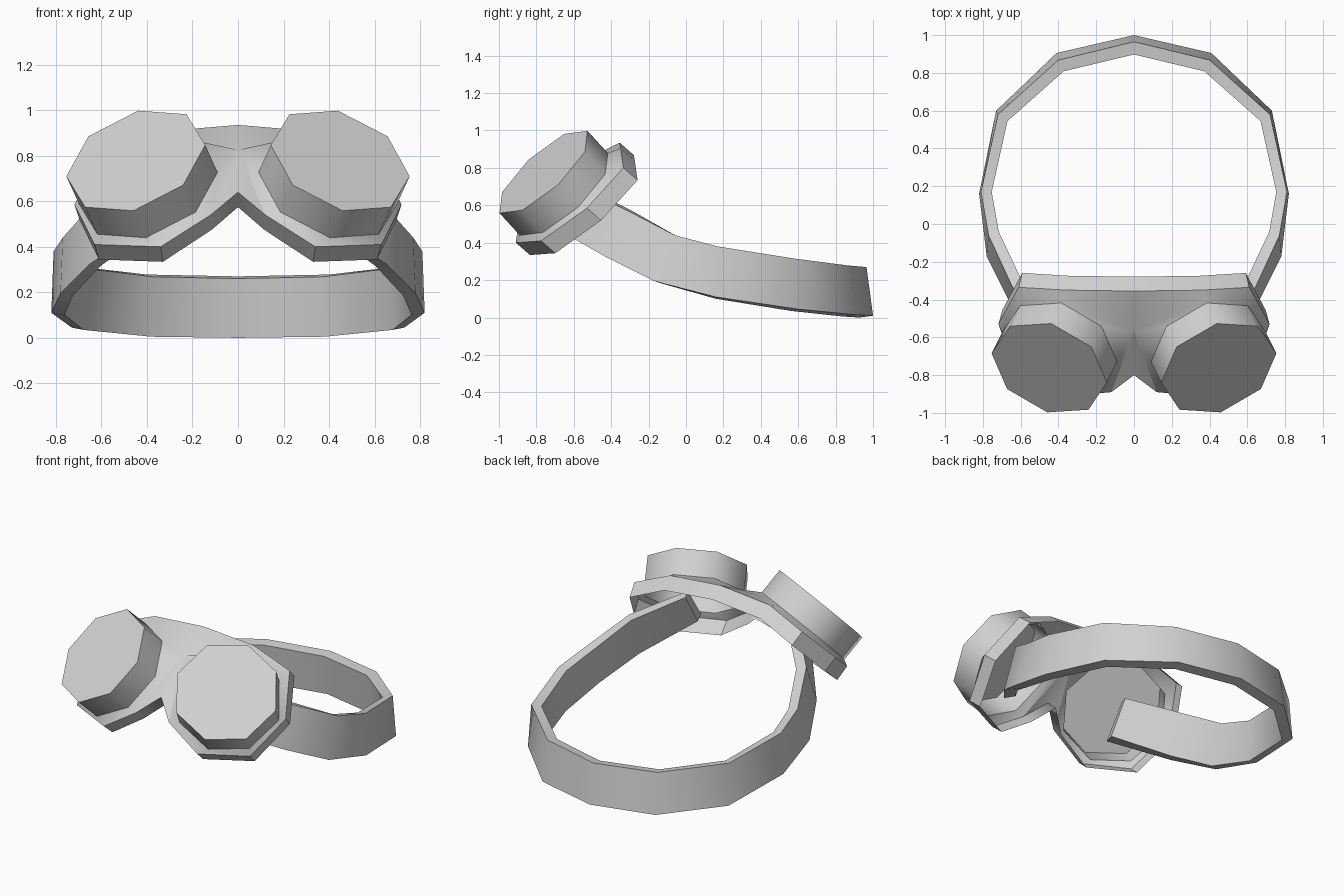
import bpy, bmesh, math
from mathutils import Vector

cube = bpy.data.objects.get("Cube")
if cube:
    bpy.data.objects.remove(cube, do_unlink=True)

grey = bpy.data.materials.new("light_grey")
grey.use_nodes = True
colour = (0.64, 0.64, 0.64, 1)
grey.diffuse_color = colour
grey.node_tree.nodes["Principled BSDF"].inputs["Base Color"].default_value = colour


def finish(name, bm, angle):
    """Turn a half model into a mirrored object."""
    bmesh.ops.recalc_face_normals(bm, faces=bm.faces[:])
    mesh = bpy.data.meshes.new(name)
    bm.to_mesh(mesh)
    bm.free()
    mesh.materials.append(grey)
    ob = bpy.data.objects.new(name, mesh)
    bpy.context.collection.objects.link(ob)
    mirror = ob.modifiers.new("mirror", 'MIRROR')
    mirror.merge_threshold = 0.002
    bpy.ops.object.select_all(action='DESELECT')
    ob.select_set(True)
    bpy.context.view_layer.objects.active = ob
    bpy.ops.object.shade_smooth_by_angle(angle=math.radians(angle))


# Lens direction: tilted up and slightly outward
normal = Vector((0.32, -0.64, 0.70)).normalized()
u = Vector((-0.01, 0.23, 0.215))
u = (u - normal * u.dot(normal)).normalized()
v = normal.cross(u)
centre = Vector((0.449, -0.762, 0.778))


def lens_ring(bm, depth):
    return [bm.verts.new(centre - normal * depth + 0.322 * (
        u * math.cos(i * math.pi / 4) + v * math.sin(i * math.pi / 4)))
        for i in range(8)]


# Lenses: octagonal drums, hollow and open towards the frame
DEPTH = 0.17
bm = bmesh.new()
front, back = lens_ring(bm, 0), lens_ring(bm, DEPTH)
bm.faces.new(front)
for i in range(8):
    j = (i + 1) % 8
    bm.faces.new((front[i], front[j], back[j], back[i]))
finish("lenses", bm, 50)

# Frame: an open-backed shell with a lens hole on each side and a bent bridge
outline = [(0, -0.80, 0.64), (0.12, -0.89, 0.54), (0.34, -0.91, 0.40),
           (0.63, -0.775, 0.41), (0.718, -0.53, 0.585), (0.61, -0.335, 0.80),
           (0.36, -0.35, 0.905), (0, -0.355, 0.935)]
bm = bmesh.new()
rim = [bm.verts.new(p) for p in outline]
rim_back = [bm.verts.new((x * 0.97, y + 0.076, z - 0.066)) for x, y, z in outline]
bridge = bm.verts.new((0, -0.57, 0.825))
notch, low, c, d, e, f, high, top = rim
bm.faces.new((bridge, top, high))
bm.faces.new((bridge, low, notch))
hole = lens_ring(bm, DEPTH)
partners = [high, bridge, bridge, low, c, d, e, f]
for i in range(8):
    j = (i + 1) % 8
    corners = [hole[i], hole[j], partners[j]]
    if partners[i] != partners[j]:
        corners.append(partners[i])
    bm.faces.new(corners)
for i in range(7):
    bm.faces.new((rim[i], rim[i + 1], rim_back[i + 1], rim_back[i]))
finish("frame", bm, 35)

# Strap: a band curving around the back, its ends tucked behind the lenses
lower = [(0, 1.0, 0.01), (0.41, 0.905, 0.015), (0.73, 0.60, 0.045),
         (0.82, 0.16, 0.11), (0.78, -0.17, 0.195), (0.65, -0.43, 0.325),
         (0.40, -0.73, 0.495)]
upper = [(0, 0.965, 0.27), (0.40, 0.868, 0.278), (0.72, 0.58, 0.315),
         (0.81, 0.17, 0.38), (0.77, -0.06, 0.44), (0.645, -0.33, 0.58),
         (0.40, -0.59, 0.70)]


def inner(p):
    return (p[0] * 0.93, 0.17 + (p[1] - 0.17) * 0.915, p[2] - 0.01)


bm = bmesh.new()
sections = [[bm.verts.new(p) for p in (lo, up, inner(up), inner(lo))]
            for lo, up in zip(lower, upper)]
for a, b in zip(sections, sections[1:]):
    for i in range(4):
        j = (i + 1) % 4
        bm.faces.new((a[i], a[j], b[j], b[i]))
bm.faces.new(sections[-1])
finish("strap", bm, 50)
